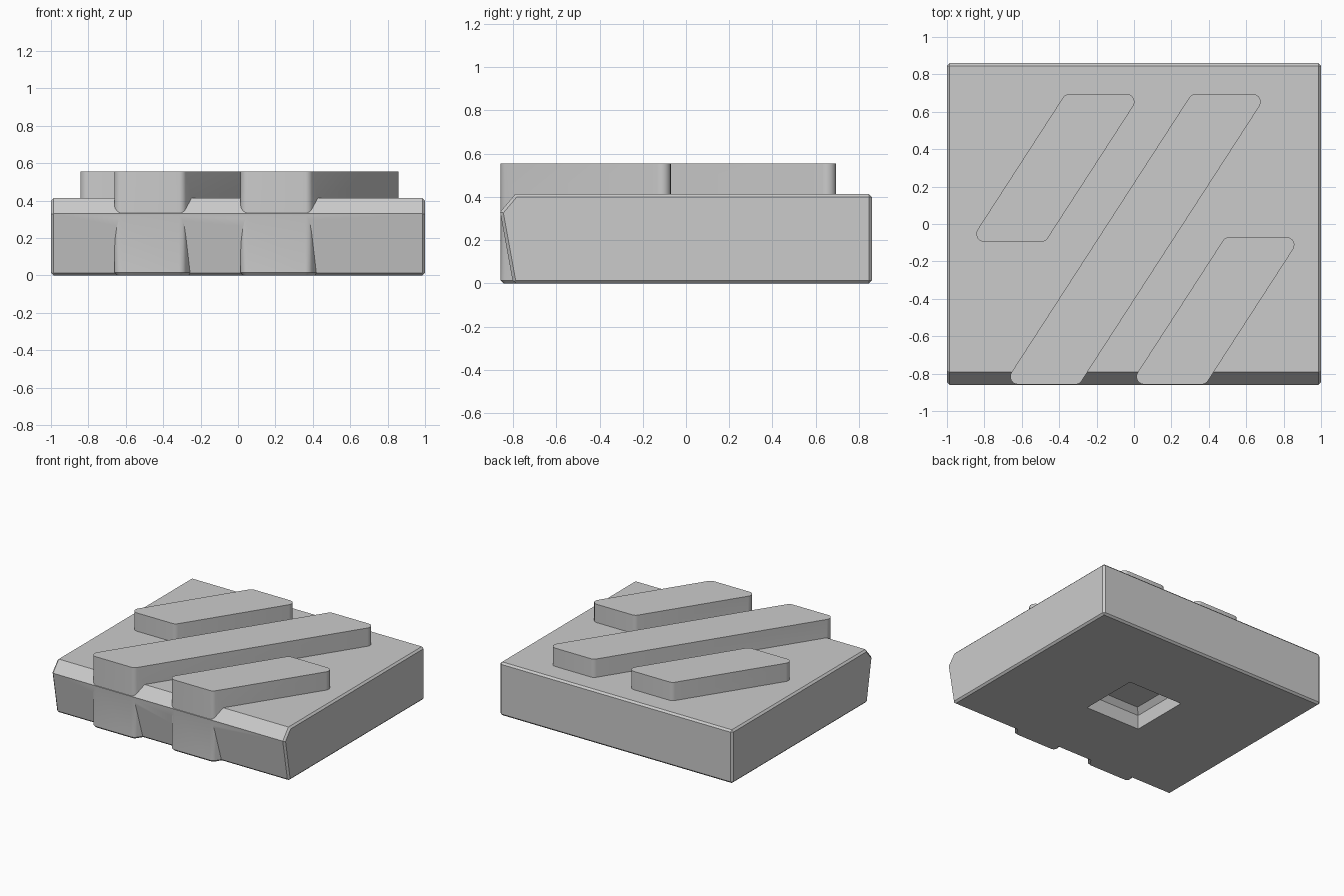
import bpy, bmesh, math
from mathutils import Vector

cube = bpy.data.objects.get("Cube")
if cube:
    bpy.data.objects.remove(cube, do_unlink=True)

GREY = (0.6, 0.6, 0.6, 1)
mat = bpy.data.materials.new("plain grey")
mat.use_nodes = True
mat.diffuse_color = GREY
mat.node_tree.nodes["Principled BSDF"].inputs["Base Color"].default_value = GREY

SLANT = 0.647    # sideways run of a ridge per unit of depth
WIDTH = 0.405
TOP = 0.555
CHAMFER = 0.014


def loft(name, rings):
    """Closed solid through a stack of matching rings."""
    bm = bmesh.new()
    loops = [[bm.verts.new(p) for p in ring] for ring in rings]
    n = len(loops[0])
    for a, b in zip(loops, loops[1:]):
        for i in range(n):
            j = (i + 1) % n
            bm.faces.new((a[i], a[j], b[j], b[i]))
    bm.faces.new(loops[0][::-1])
    bm.faces.new(loops[-1])
    bmesh.ops.recalc_face_normals(bm, faces=bm.faces)
    mesh = bpy.data.meshes.new(name)
    bm.to_mesh(mesh)
    bm.free()
    mesh.materials.append(mat)
    ob = bpy.data.objects.new(name, mesh)
    bpy.context.collection.objects.link(ob)
    return ob


def ridge_outline(x_ref, y0, y1, inset, z, radius=0.042, steps=6):
    """Slanted bar seen from above, with rounded corners, anticlockwise."""
    def edge(y):
        return x_ref + SLANT * y
    corners = [Vector(c) for c in ((edge(y0), y0), (edge(y0) + WIDTH, y0),
                                   (edge(y1) + WIDTH, y1), (edge(y1), y1))]
    ring = []
    for i, c in enumerate(corners):
        a = (corners[i - 1] - c).normalized()
        b = (corners[(i + 1) % 4] - c).normalized()
        half = math.acos(a.dot(b)) / 2
        centre = c + (a + b).normalized() * radius / math.sin(half)
        start = math.atan2(a.x, -a.y)
        r = radius - inset
        for k in range(steps + 1):
            t = start + (math.pi - 2 * half) * k / steps
            ring.append((centre.x + r * math.cos(t), centre.y + r * math.sin(t), z))
    return ring


def ridge(name, x_ref, y0, y1, foot):
    return loft(name, [ridge_outline(x_ref, y0, y1, CHAMFER, foot),
                       ridge_outline(x_ref, y0, y1, 0, foot + CHAMFER),
                       ridge_outline(x_ref, y0, y1, 0, TOP)])


def boolean(target, other, operation):
    mod = target.modifiers.new(operation.lower(), 'BOOLEAN')
    mod.operation = operation
    mod.solver = 'EXACT'
    mod.object = other
    bpy.context.view_layer.objects.active = target
    bpy.ops.object.modifier_apply(modifier=mod.name)
    bpy.data.objects.remove(other, do_unlink=True)


# Slab with a sloped front
profile = [(-0.80, 0), (-0.86, 0.33), (-0.79, 0.413), (0.86, 0.413), (0.86, 0)]
slab = loft("ridged_block", [[(x, y, z) for y, z in profile] for x in (-1, 1)])
bev = slab.modifiers.new("chamfer", 'BEVEL')
bev.width = CHAMFER
bev.segments = 1
bev.limit_method = 'ANGLE'
bev.angle_limit = math.radians(65)
bpy.context.view_layer.objects.active = slab
bpy.ops.object.modifier_apply(modifier=bev.name)

# Three slanted ridges; two run down over the front
for name, x_ref, y0, y1, foot in (("short_back_ridge", -0.817, -0.095, 0.695, 0.3),
                                  ("long_ridge", -0.142, -0.858, 0.695, 0),
                                  ("short_front_ridge", 0.533, -0.858, -0.07, 0)):
    boolean(slab, ridge(name, x_ref, y0, y1, foot), 'UNION')

# Square socket in the underside
socket = loft("socket_cutter", [[(-h, -h, z), (h, -h, z), (h, h, z), (-h, h, z)]
                                for h, z in ((0.235, -0.1), (0.235, 0.11), (0.2, 0.15))])
socket.hide_render = True
boolean(slab, socket, 'DIFFERENCE')

# Smooth round corners, crisp edges
bpy.ops.object.select_all(action='DESELECT')
slab.select_set(True)
bpy.context.view_layer.objects.active = slab
bpy.ops.object.shade_smooth_by_angle(angle=math.radians(30))
